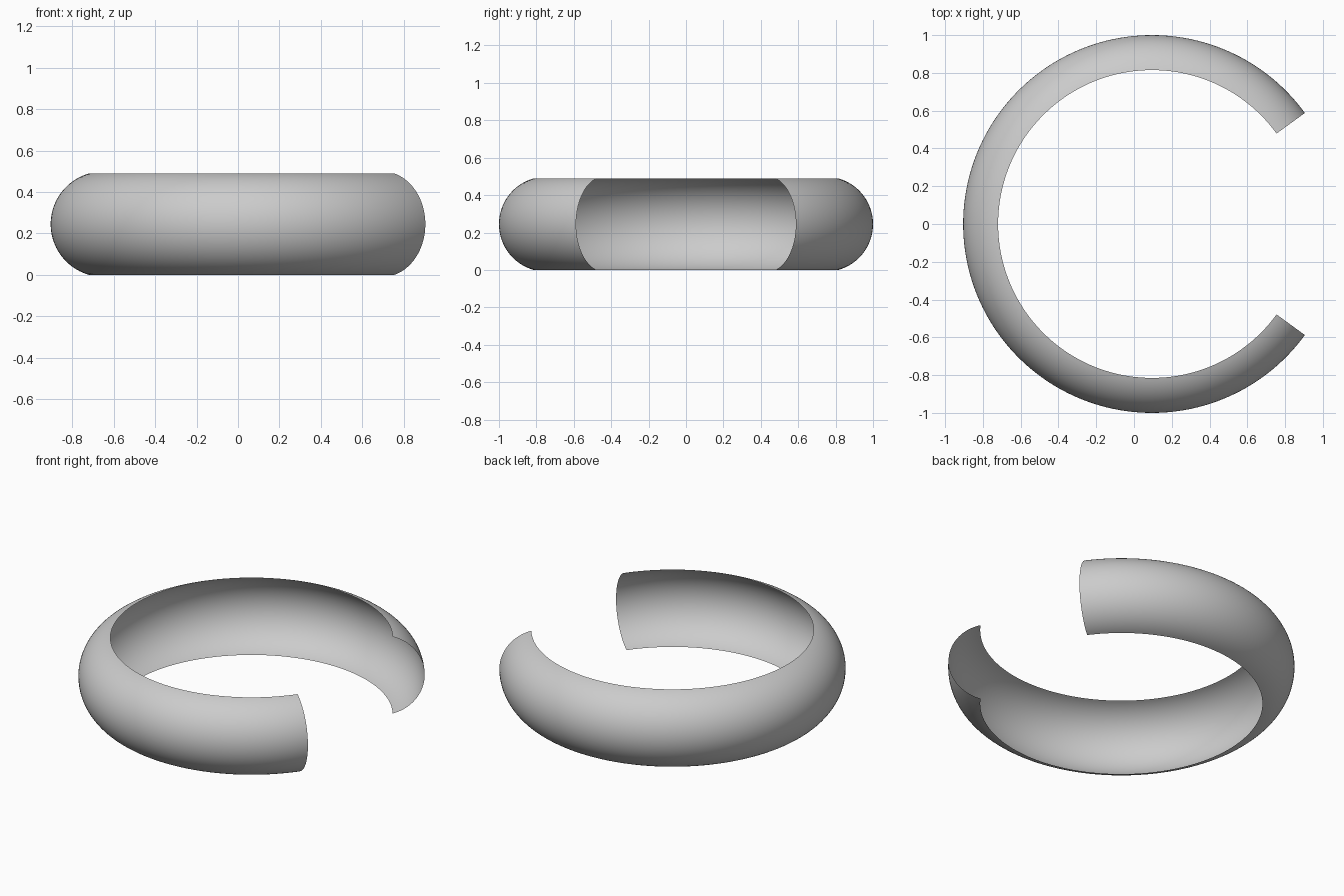
import bpy
import bmesh
from math import sin, cos, radians
from mathutils import Matrix, Vector

cube = bpy.data.objects.get("Cube")
if cube:
    bpy.data.objects.remove(cube)

OUTER = 1.0          # outer radius of the band
TUBE = 0.2543        # radius of the curved cross-section
HALF_ARC = 74.2      # half angle of the cross-section arc
GAP = 36             # half angle of the opening towards +x
HALF_HEIGHT = TUBE * sin(radians(HALF_ARC))
CENTRE = Vector(((1 - cos(radians(GAP))) / 2, 0, HALF_HEIGHT))

# Plain grey surface
grey = bpy.data.materials.new("light_grey")
grey.use_nodes = True
colour = (0.6, 0.6, 0.6, 1)
grey.diffuse_color = colour
grey.node_tree.nodes["Principled BSDF"].inputs["Base Color"].default_value = colour

# Open arc profile, bulging outwards
bm = bmesh.new()
steps = 40
turn = Matrix.Rotation(radians(GAP), 4, "Z")
profile = []
for i in range(steps + 1):
    a = radians(HALF_ARC * (2 * i / steps - 1))
    point = Vector((OUTER - TUBE + TUBE * cos(a), 0, TUBE * sin(a)))
    profile.append(bm.verts.new(turn @ point + CENTRE))
edges = [bm.edges.new(pair) for pair in zip(profile, profile[1:])]

# Sweep the profile around the ring, leaving the gap open
bmesh.ops.spin(bm, geom=profile + edges, cent=CENTRE, axis=(0, 0, 1),
               angle=radians(360 - 2 * GAP), steps=144, use_duplicate=False)

# Face every normal away from the tube's centre line
for face in bm.faces:
    face.normal_update()
    offset = face.calc_center_median() - CENTRE
    flat = Vector((offset.x, offset.y, 0)).normalized()
    if face.normal.dot(offset - flat * (OUTER - TUBE)) < 0:
        face.normal_flip()

mesh = bpy.data.meshes.new("open_ring_band")
bm.to_mesh(mesh)
bm.free()
mesh.materials.append(grey)
ring = bpy.data.objects.new("open_ring_band", mesh)
bpy.context.collection.objects.link(ring)

bpy.ops.object.select_all(action="DESELECT")
ring.select_set(True)
bpy.context.view_layer.objects.active = ring
bpy.ops.object.shade_smooth_by_angle(angle=radians(40))
